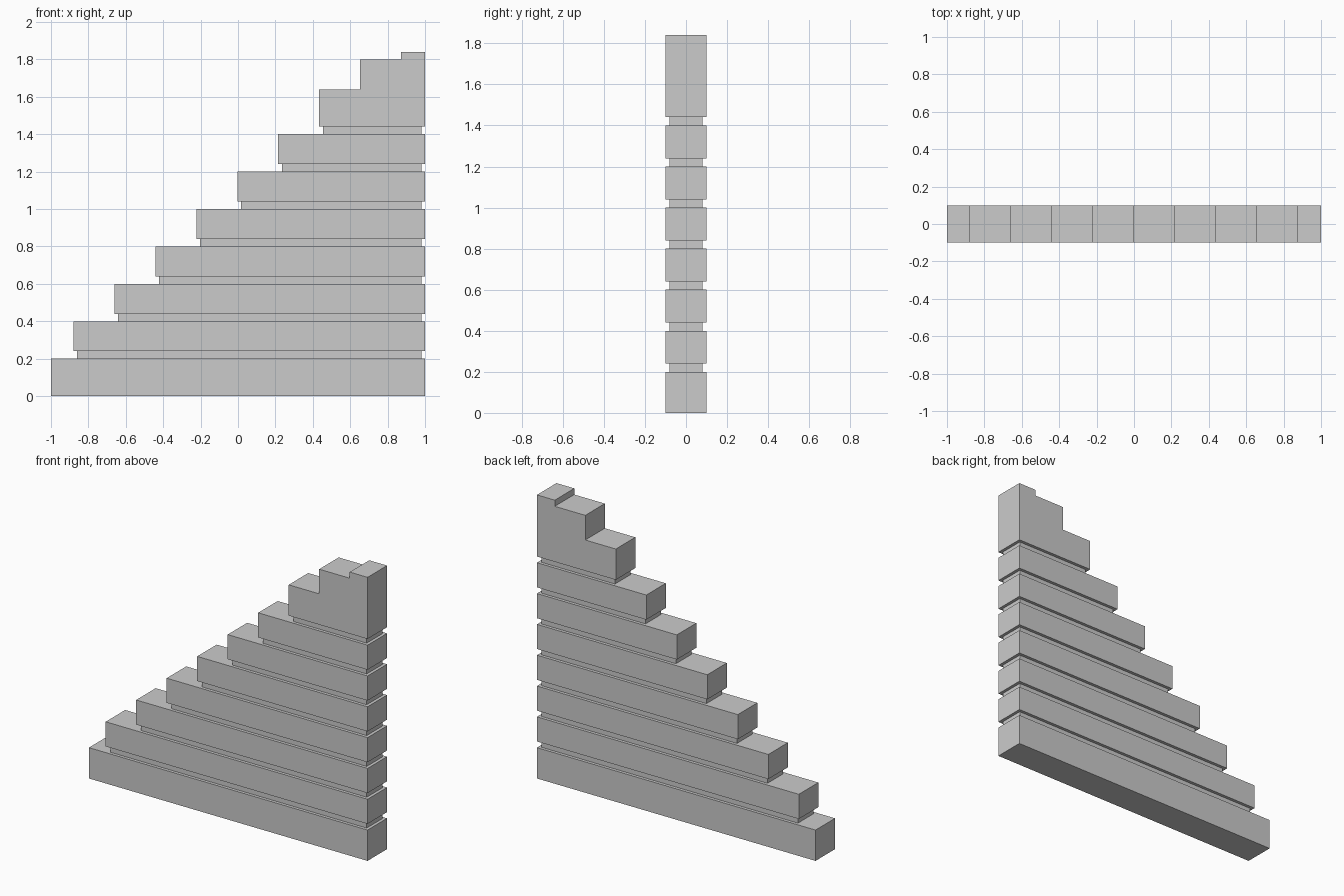
import bpy
import bmesh

if "Cube" in bpy.data.objects:
    bpy.data.objects.remove(bpy.data.objects["Cube"])

HALF = 0.10      # half thickness of the wall
INSET = 0.02     # depth of the recessed joints
STEP = 0.219     # run of each stair step
FIRST = -0.88    # left edge of the first course above the base


def extrude_profile(name, points, half):
    """Extrude an x-z outline symmetrically along y."""
    bm = bmesh.new()
    face = bm.faces.new([bm.verts.new((x, -half, z)) for x, z in points])
    new = bmesh.ops.extrude_face_region(bm, geom=[face])["geom"]
    verts = [v for v in new if isinstance(v, bmesh.types.BMVert)]
    bmesh.ops.translate(bm, verts=verts, vec=(0, 2 * half, 0))
    bmesh.ops.recalc_face_normals(bm, faces=bm.faces)
    mesh = bpy.data.meshes.new(name)
    bm.to_mesh(mesh)
    bm.free()
    obj = bpy.data.objects.new(name, mesh)
    bpy.context.collection.objects.link(obj)
    return obj


def slab(name, x0, x1, z0, z1, half):
    return extrude_profile(name, [(x0, z0), (x1, z0), (x1, z1), (x0, z1)], half)


# Base course
slab("base_course", -1, 1, 0, 0.2, HALF)

# Recessed joints, with a stepped course above each of the first six
for i in range(7):
    left = FIRST + STEP * i
    z = 0.2 * (i + 1)
    slab(f"recessed_joint_{i + 1}", left + INSET, 1 - INSET, z, z + 0.04, HALF - INSET)
    if i < 6:
        slab(f"course_{i + 1}", left, 1, z + 0.04, z + 0.2, HALF)

# Solid stepped cap
a, b, c = (FIRST + STEP * i for i in (6, 7, 8))
extrude_profile("stepped_cap", [(a, 1.44), (1, 1.44), (1, 1.84), (c, 1.84),
                                (c, 1.8), (b, 1.8), (b, 1.64), (a, 1.64)], HALF)
